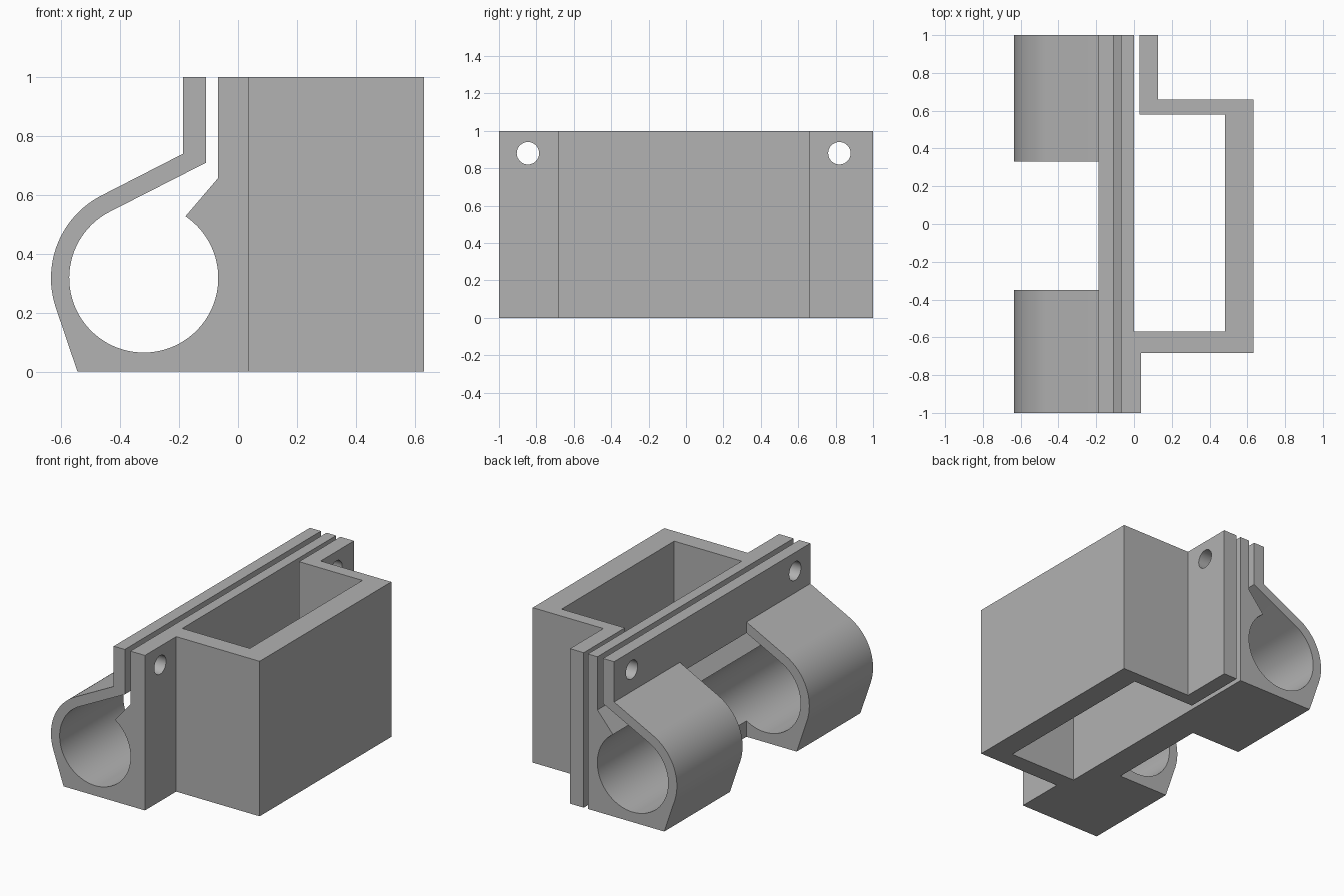
import bpy, bmesh, math
from mathutils import Vector

cube = bpy.data.objects.get("Cube")
if cube:
    bpy.data.objects.remove(cube, do_unlink=True)

grey = bpy.data.materials.new("mid grey")
grey.use_nodes = True
colour = (0.445, 0.445, 0.445, 1)
grey.diffuse_color = colour
grey.node_tree.nodes["Principled BSDF"].inputs["Base Color"].default_value = colour


def extrude(name, points, direction):
    """Closed prism from an outline swept along a direction."""
    bm = bmesh.new()
    face = bm.faces.new([bm.verts.new(p) for p in points])
    swept = bmesh.ops.extrude_face_region(bm, geom=[face])["geom"]
    verts = [v for v in swept if isinstance(v, bmesh.types.BMVert)]
    bmesh.ops.translate(bm, vec=Vector(direction), verts=verts)
    bmesh.ops.recalc_face_normals(bm, faces=bm.faces)
    mesh = bpy.data.meshes.new(name)
    bm.to_mesh(mesh)
    bm.free()
    mesh.materials.append(grey)
    obj = bpy.data.objects.new(name, mesh)
    bpy.context.collection.objects.link(obj)
    return obj


def arc(cx, cz, radius, start, end, steps):
    angles = [math.radians(start + (end - start) * i / steps) for i in range(steps + 1)]
    return [(cx + radius * math.cos(a), cz + radius * math.sin(a)) for a in angles]


def combine(target, other, operation):
    """Apply a boolean and remove the helper."""
    other.hide_render = True
    mod = target.modifiers.new("boolean", "BOOLEAN")
    mod.operation, mod.solver, mod.object = operation, "EXACT", other
    bpy.context.view_layer.objects.active = target
    bpy.ops.object.modifier_apply(modifier=mod.name)
    bpy.data.objects.remove(other, do_unlink=True)


# Pipe clamp: round bore, thin upper strap with a flap, and back plate
cx, cz = -0.32, 0.318
outline = [(-0.187, 1), (-0.108, 1), (-0.108, 0.71)]
outline += arc(cx, cz, 0.253, 117, 416, 72)
outline += [(-0.068, 0.657), (-0.068, 1), (0, 1), (0, 0), (-0.545, 0)]
outline += arc(cx, cz, 0.315, 198, 117, 24)
outline += [(-0.187, 0.74)]
clamp = extrude("clamp_bracket", [(x, -1, z) for x, z in outline], (0, 2, 0))

# Window that splits the strap into two clamps
window = [(-1, -0.35, -0.5), (-0.187, -0.35, -0.5), (-0.187, 0.33, -0.5), (-1, 0.33, -0.5)]
combine(clamp, extrude("window_cutter", window, (0, 0, 2)), "DIFFERENCE")

# Open rectangular sleeve, attached at one end and free at the other
sleeve = [(-0.03, -1), (0.036, -1), (0.036, -0.682), (0.632, -0.682),
          (0.632, 0.66), (0.128, 0.66), (0.128, 1), (0.03, 1), (0.03, 0.58),
          (0.482, 0.58), (0.482, -0.568), (-0.03, -0.568)]
combine(clamp, extrude("sleeve", [(x, y, 0) for x, y in sleeve], (0, 0, 1)), "UNION")

# Bolt holes through all the flanges
for y in (-0.845, 0.82):
    circle = arc(y, 0.88, 0.06, 0, 348.75, 31)
    hole = extrude("hole_cutter", [(-0.4, a, b) for a, b in circle], (0.8, 0, 0))
    combine(clamp, hole, "DIFFERENCE")

# Smooth the curved walls, keep corners sharp
bpy.ops.object.select_all(action="DESELECT")
clamp.select_set(True)
bpy.context.view_layer.objects.active = clamp
bpy.ops.object.shade_smooth_by_angle(angle=math.radians(15))
